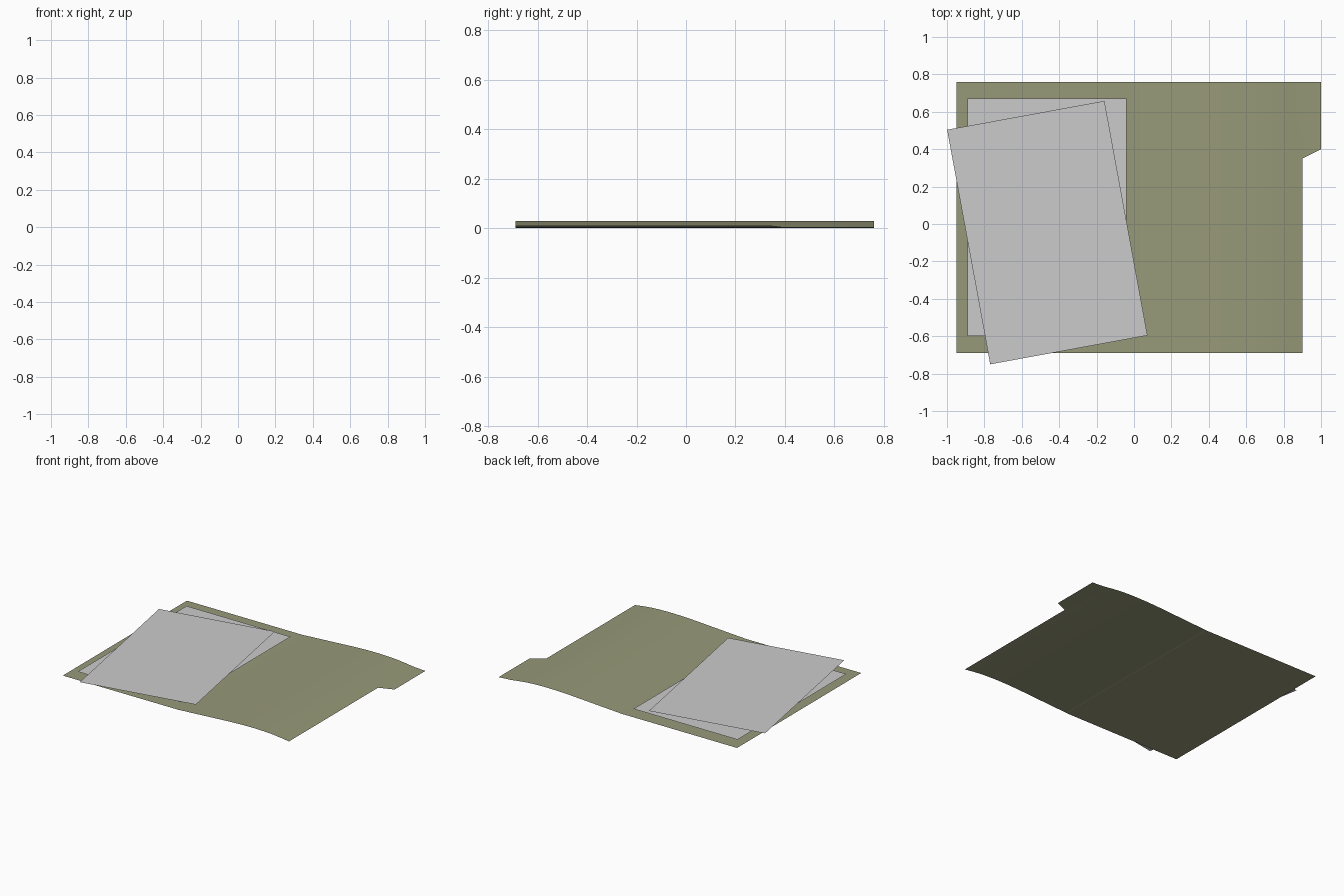
import bpy
import math

if "Cube" in bpy.data.objects:
    bpy.data.objects.remove(bpy.data.objects["Cube"])

Y0, Y1, YTAB = -0.69, 0.76, 0.35   # folder bottom, top, and start of the tab

olive = bpy.data.materials.new("olive_card")
olive.diffuse_color = (0.31, 0.32, 0.19, 1)
olive.use_nodes = True
olive.node_tree.nodes["Principled BSDF"].inputs["Base Color"].default_value = olive.diffuse_color


def make_object(name, verts, faces, mat=None):
    mesh = bpy.data.meshes.new(name)
    mesh.from_pydata(verts, [], faces)
    mesh.update()
    obj = bpy.data.objects.new(name, mesh)
    bpy.context.collection.objects.link(obj)
    if mat:
        mesh.materials.append(mat)
    return obj


def card(name, profile, tab=False):
    """Thin card: an (x, z) profile swept along y, with an optional index tab."""
    rows = [Y0, YTAB, Y1]
    n = len(profile)
    verts = [(x, y, z) for y in rows for x, z in profile]
    faces = [(r * n + i, r * n + i + 1, (r + 1) * n + i + 1, (r + 1) * n + i)
             for r in range(2) for i in range(n - 1)]
    if tab:
        k = len(verts)
        verts += [(1.0, 0.40, 0.002), (1.0, Y1, 0.002)]
        faces.append((2 * n - 1, k, k + 1, 3 * n - 1))
    obj = make_object(name, verts, faces, olive)
    for p in obj.data.polygons:
        p.use_smooth = True
    return obj


def sheet(name, cx, cy, z, w, h, angle=0):
    """Flat sheet of paper turned about its centre."""
    c, s = math.cos(angle), math.sin(angle)
    corners = [(-w / 2, -h / 2), (w / 2, -h / 2), (w / 2, h / 2), (-w / 2, h / 2)]
    verts = [(cx + x * c - y * s, cy + x * s + y * c, z) for x, y in corners]
    return make_object(name, verts, [(0, 1, 2, 3)])


# Flat back cover
card("back_cover", [(-0.95, 0), (0.01, 0)])

# Narrow crease between the covers
card("spine_crease", [(0.01, 0), (0.018, 0.003), (0.026, 0.002)])

# Gently bowed front cover with the tab
card("front_cover", [(0.026, 0.002), (0.15, 0.009), (0.30, 0.018), (0.42, 0.025),
                     (0.52, 0.029), (0.62, 0.030), (0.70, 0.028), (0.77, 0.024),
                     (0.84, 0.016), (0.90, 0.008)], tab=True)

# Two loose papers, the upper one askew
sheet("lower_paper", -0.465, 0.035, 0.011, 0.85, 1.27)
sheet("upper_paper", -0.4635, -0.046, 0.023, 0.855, 1.275, math.radians(10.4))
